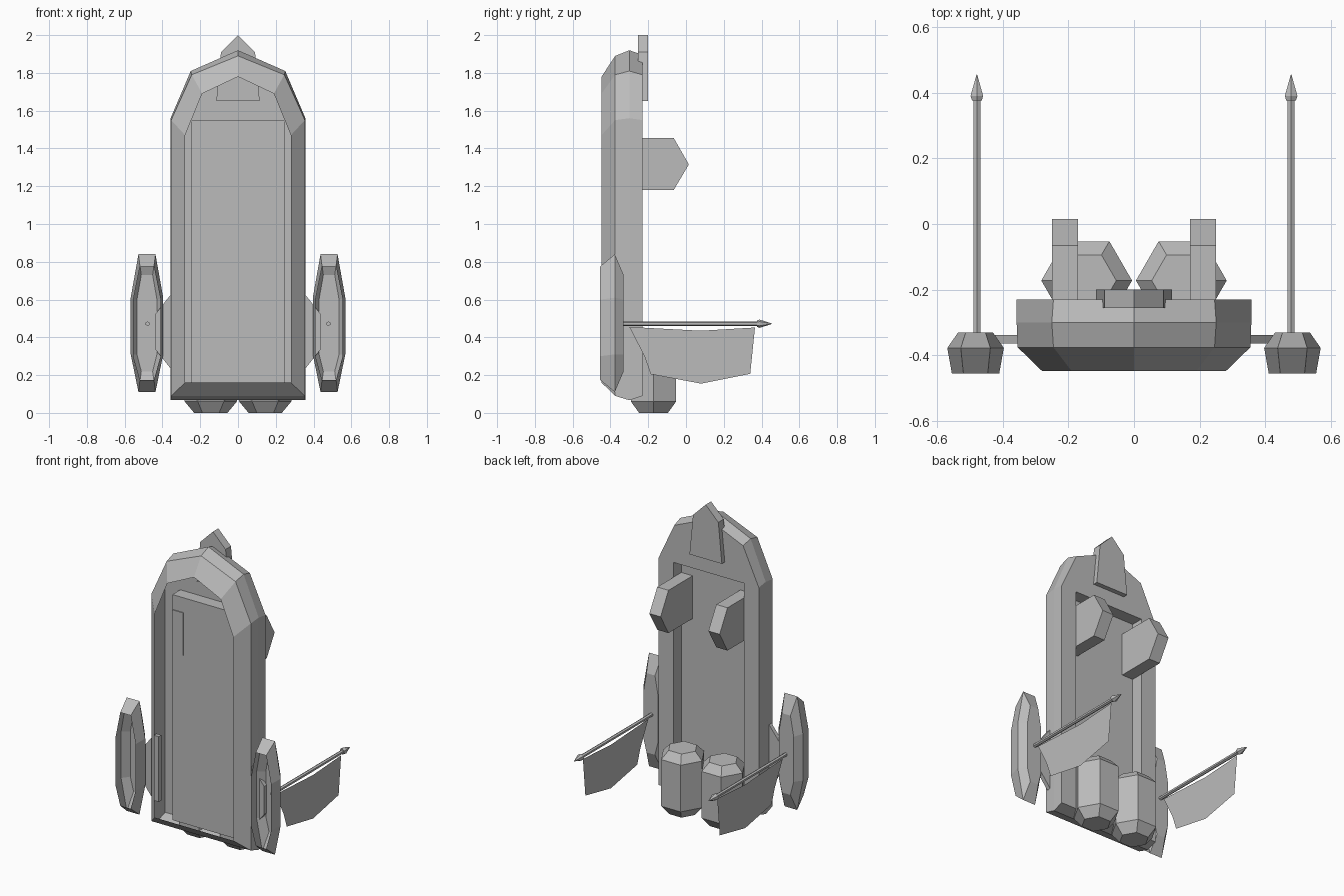
import bpy
import bmesh
from math import cos, sin, pi

cube = bpy.data.objects.get("Cube")
if cube:
    bpy.data.objects.remove(cube, do_unlink=True)

grey = bpy.data.materials.new("plain_grey")
grey.use_nodes = True
colour = (0.5, 0.5, 0.5, 1)
grey.diffuse_color = colour
grey.node_tree.nodes["Principled BSDF"].inputs["Base Color"].default_value = colour


def loft(name, rings, cap_start=True, cap_end=True, mirror=False):
    """Join rings of equal point count; optionally repeat across x = 0."""
    bm = bmesh.new()
    loops = [[bm.verts.new(p) for p in ring] for ring in rings]
    for a, b in zip(loops, loops[1:]):
        for i in range(len(a)):
            j = (i + 1) % len(a)
            bm.faces.new((a[i], a[j], b[j], b[i]))
    if cap_start:
        bm.faces.new(loops[0][::-1])
    if cap_end and len(loops) > 1:
        bm.faces.new(loops[-1])
    bmesh.ops.recalc_face_normals(bm, faces=bm.faces)
    mesh = bpy.data.meshes.new(name)
    bm.to_mesh(mesh)
    bm.free()
    mesh.materials.append(grey)
    obj = bpy.data.objects.new(name, mesh)
    bpy.context.collection.objects.link(obj)
    if mirror:
        mod = obj.modifiers.new("other_side", 'MIRROR')
        mod.use_mirror_merge = False
    return obj


def arch(y, half):
    """Symmetric outline from its right half, last point on the centre line."""
    pts = half + [(-x, z) for x, z in half[-2::-1]]
    return [(x, y, z) for x, z in pts]


def pod_ring(y, end_w, side_w, top, upper, lower, bottom, cx=0.482):
    pts = [(end_w, top), (side_w, upper), (side_w, lower), (end_w, bottom)]
    pts += [(-x, z) for x, z in pts[::-1]]
    return [(cx + x, y, z) for x, z in pts]


def circle(n, r, place, phase=0):
    return [place(r * cos(phase + 2 * pi * i / n), r * sin(phase + 2 * pi * i / n))
            for i in range(n)]


# Hollow arched hull, open at the front, with a panel pushed in from the back
panel = [(0.25, 0.1), (0.25, 1.55), (0.12, 1.55), (0, 1.55)]
loft("hull", [
    arch(-0.447, [(0.28, 0.16), (0.28, 1.47), (0.19, 1.69), (0, 1.78)]),
    arch(-0.375, [(0.354, 0.09), (0.354, 1.55), (0.245, 1.79), (0, 1.89)]),
    arch(-0.30, [(0.357, 0.067), (0.357, 1.56), (0.25, 1.81), (0, 1.92)]),
    arch(-0.23, [(0.357, 0.09), (0.357, 1.55), (0.245, 1.79), (0, 1.895)]),
    arch(-0.23, panel),
    arch(-0.31, panel),
], cap_start=False)

# Pointed crest on the back of the arch
crest = [(0.115, 1.65), (0.09, 1.91), (0, 2.0)]
loft("crest", [arch(-0.255, crest), arch(-0.2, crest)])

# Side pods, hollow towards the front
loft("side_pods", [
    pod_ring(-0.455, 0.037, 0.072, 0.775, 0.60, 0.30, 0.175),
    pod_ring(-0.377, 0.045, 0.086, 0.84, 0.61, 0.31, 0.11),
    pod_ring(-0.33, 0.03, 0.053, 0.73, 0.60, 0.31, 0.22),
], cap_start=False, mirror=True)

# Plates joining pods to hull
plate = [(0.31, 0.22), (0.345, 0.22), (0.44, 0.34),
         (0.44, 0.52), (0.345, 0.64), (0.31, 0.64)]
loft("pod_plates", [[(x, y, z) for x, z in plate] for y in (-0.363, -0.337)],
     mirror=True)

# Rear brackets
bracket = [(-0.316, 1.18), (-0.065, 1.18), (0.015, 1.315),
           (-0.065, 1.455), (-0.316, 1.455)]
loft("rear_brackets", [[(x, y, z) for y, z in bracket] for x in (0.17, 0.25)],
     mirror=True)

# Six-sided canisters with chamfered ends
loft("canisters", [
    circle(6, r, lambda a, b, z=z: (0.144 + a, -0.172 + b, z))
    for z, r in [(0, 0.088), (0.06, 0.138), (0.36, 0.138), (0.41, 0.09)]
], mirror=True)

# Flag poles with spear tips
loft("flag_poles", [
    circle(6, r, lambda a, b, y=y: (0.478 + a, y, 0.472 + b), pi / 6)
    for y, r in [(-0.34, 0.012), (0.375, 0.012), (0.375, 0.017),
                 (0.39, 0.022), (0.455, 0.001)]
], mirror=True)

# Flags, single sheets hanging below the poles
flag = [(-0.30, 0.455), (0.08, 0.435), (0.365, 0.452),
        (0.34, 0.207), (0.08, 0.155), (-0.187, 0.205), (-0.22, 0.3)]
bm = bmesh.new()
bm.faces.new([bm.verts.new((0.478, y, z)) for y, z in flag])
flag_mesh = bpy.data.meshes.new("flags")
bm.to_mesh(flag_mesh)
bm.free()
flag_mesh.materials.append(grey)
flags = bpy.data.objects.new("flags", flag_mesh)
bpy.context.collection.objects.link(flags)
flags.modifiers.new("other_side", 'MIRROR').use_mirror_merge = False
